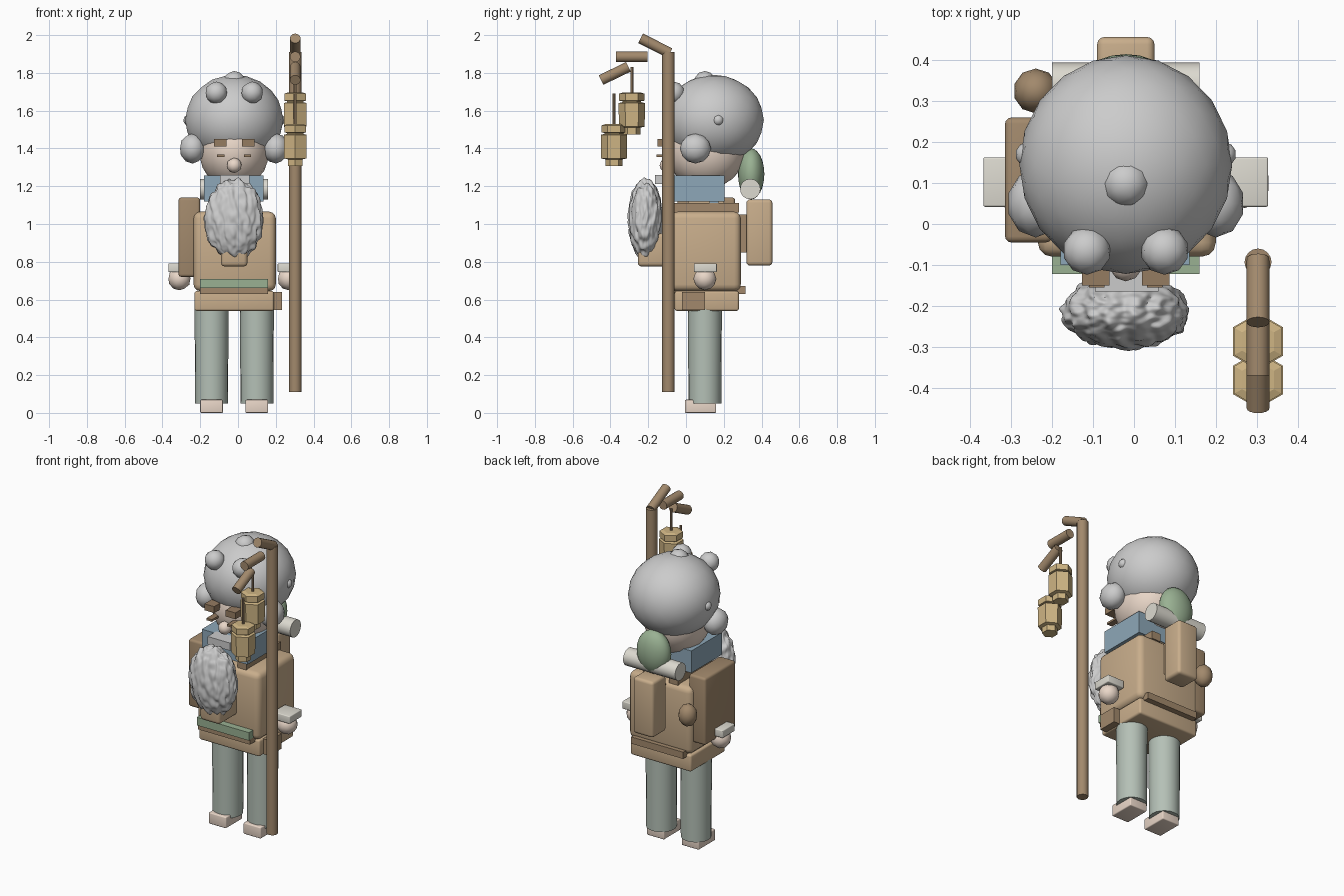
import bpy, bmesh, math
from mathutils import Vector, Matrix, noise

if "Cube" in bpy.data.objects:
    bpy.data.objects.remove(bpy.data.objects["Cube"])

MATS = {}
COL = {"tan": (.58, .42, .26), "brown": (.36, .25, .15), "dark": (.30, .20, .12),
       "skin": (.82, .68, .58), "hair": (.80, .80, .78), "cloth": (.72, .70, .63),
       "blue": (.27, .39, .48), "green": (.32, .44, .29), "trouser": (.46, .53, .47),
       "gold": (.62, .46, .23)}


def finish(name, bm, col, smooth=True):
    me = bpy.data.meshes.new(name)
    bmesh.ops.recalc_face_normals(bm, faces=bm.faces)
    bm.to_mesh(me)
    bm.free()
    if col not in MATS:
        MATS[col] = bpy.data.materials.new(col)
        MATS[col].diffuse_color = (*COL[col], 1)
    me.materials.append(MATS[col])
    ob = bpy.data.objects.new(name, me)
    bpy.context.collection.objects.link(ob)
    if smooth:
        bpy.ops.object.select_all(action='DESELECT')
        ob.select_set(True)
        bpy.context.view_layer.objects.active = ob
        bpy.ops.object.shade_smooth_by_angle(angle=math.radians(40))
    return ob


def box(name, x, y, z, col, bevel=0.0):
    """Box from (min, max) ranges, with optional rounded edges."""
    bm = bmesh.new()
    c = Vector([(r[0] + r[1]) / 2 for r in (x, y, z)])
    s = [r[1] - r[0] for r in (x, y, z)]
    bmesh.ops.create_cube(bm, size=1, matrix=Matrix.Translation(c) @ Matrix.Diagonal((*s, 1)))
    if bevel:
        bmesh.ops.bevel(bm, geom=bm.edges[:], offset=bevel, segments=3, profile=.5, affect='EDGES')
    return finish(name, bm, col, bevel > 0)


def ball(name, c, r, col, sub=3):
    bm = bmesh.new()
    r = r if isinstance(r, tuple) else (r, r, r)
    bmesh.ops.create_icosphere(bm, subdivisions=sub, radius=1,
                               matrix=Matrix.Translation(c) @ Matrix.Diagonal((*r, 1)))
    return finish(name, bm, col)


def rod(name, a, b, r, col, sides=16, r2=None):
    a, b = Vector(a), Vector(b)
    d = b - a
    bm = bmesh.new()
    m = Matrix.Translation((a + b) / 2) @ d.to_track_quat('Z', 'Y').to_matrix().to_4x4()
    bmesh.ops.create_cone(bm, cap_ends=True, segments=sides, radius1=r,
                          radius2=r2 or r, depth=d.length, matrix=m)
    return finish(name, bm, col)


def hex_lantern(name, y, z):
    """Hexagonal lathe profile: base, body, neck and cap."""
    prof = [(.045, 0), (.045, .035), (.068, .04), (.070, .165), (.05, .17),
            (.05, .175), (.067, .178), (.067, .215), (.045, .222)]
    bm = bmesh.new()
    rings = [[bm.verts.new((.303 + r * math.cos(math.pi * (k / 3 + .5)),
                            y + r * math.sin(math.pi * (k / 3 + .5)), z + h))
              for k in range(6)] for r, h in prof]
    for lo, hi in zip(rings, rings[1:]):
        for k in range(6):
            bm.faces.new((lo[k], lo[(k + 1) % 6], hi[(k + 1) % 6], hi[k]))
    bm.faces.new(rings[0])
    bm.faces.new(rings[-1])
    finish(name, bm, "gold", False)


CX = -.02  # body centre line

# Paired parts
for side, s in (("left", -1), ("right", 1)):
    def rng(a, b):
        return tuple(sorted((CX + s * a, CX + s * b)))
    rod(side + "_leg", (CX + s * .12, .1, .05), (CX + s * .12, .1, .56), .087, "trouser", 20, .09)
    box(side + "_foot", rng(.06, .18), (-.005, .16), (0, .07), "skin", .006)
    ball(side + "_hand", (CX + s * .29, .1, .71), .061, "skin", 2)
    box(side + "_cuff", rng(.23, .348), (.042, .163), (.745, .792), "cloth", .005)
    box(side + "_eyebrow", rng(.04, .107), (-.15, -.08), (1.41, 1.45), "dark")
    box(side + "_eye", rng(.052, .09), (-.155, -.06), (1.354, 1.367), "dark")
    ball(side + "_front_curl", (CX + s * .095, -.065, 1.695), .059, "hair", 2)
    ball(side + "_side_curl", (CX + s * .22, .05, 1.40), (.07, .083, .08), "hair", 2)
    ball(side + "_small_curl", (CX + s * .24, .17, 1.55), .03, "hair", 2)
    box(side + "_shoulder_strap", rng(.06, .12), (-.06, .28), (1.06, 1.11), "brown")

# Body
box("coat_hem", (-.23, .19), (-.06, .28), (.54, .645), "tan", .012)
box("torso", (-.235, .20), (-.08, .29), (.645, 1.065), "tan", .035)
box("belt_pouch", (.17, .232), (-.02, .10), (.545, .64), "brown")
box("front_belt", (-.2, .16), (-.11, -.05), (.63, .662), "brown")
box("front_sash", (-.2, .16), (-.122, -.05), (.66, .71), "green")
box("back_belt", (-.2, .16), (.25, .315), (.63, .672), "brown")
box("chest_pouch", (-.09, .05), (-.255, -.07), (.775, .95), "tan", .02)
box("neck", (-.12, .08), (.01, .2), (1.04, 1.14), "tan")
box("scarf", (-.18, .135), (-.1, .205), (1.12, 1.258), "blue")
box("scarf_tail", (.04, .1), (.125, .172), (1.04, 1.13), "blue")

# Head
ball("head", (CX, .105, 1.39), (.187, .21, .205), "skin")
ball("nose", (CX, -.1, 1.31), .04, "skin", 2)
box("moustache", (-.095, .06), (-.165, -.08), (1.212, 1.26), "hair")
ball("hair_cap", (CX, .145, 1.55), (.26, .267, .24), "hair")
ball("top_curl", (CX, .1, 1.75), .06, "hair", 2)

# Beard: ellipsoid with wavy strands
bm = bmesh.new()
bmesh.ops.create_icosphere(bm, subdivisions=6, radius=1)
for v in bm.verts:
    p = v.co.copy()
    wave = math.sin(17 * p.x + 5 * p.z + 3 * noise.noise(p * 2.5))
    f = 1 + .03 * wave + .05 * noise.noise(Vector((p.x * 6, p.y * 6, p.z * 5)))
    v.co = Vector((CX + .155 * p.x * f, -.215 + .09 * p.y * f, 1.025 + .212 * p.z * f))
finish("beard", bm, "hair")

# Packs
box("back_pack", (-.09, .05), (.32, .457), (.78, 1.13), "tan", .018)
box("pack_mount", (-.06, .02), (.27, .33), (.85, 1.05), "brown")
box("side_pack", (-.315, -.2), (-.045, .26), (.72, 1.14), "brown", .015)
ball("flask", (-.24, .325, .92), (.055, .055, .07), "brown", 2)
ball("hood", (CX, .345, 1.265), (.11, .07, .135), "green")
rod("bedroll", (-.2, .34, 1.185), (.16, .34, 1.185), .054, "cloth")

# Staff with broken crook and hanging lanterns
SX = .303
rod("staff", (SX, -.093, .11), (SX, -.093, 1.91), .033, "brown")
for i, (a, b) in enumerate((((-.085, 1.905), (-.24, 1.983)), ((-.203, 1.885), (-.37, 1.885)),
                            ((-.305, 1.832), (-.45, 1.762)))):
    rod("crook_%d" % i, (SX, *a), (SX, *b), .028, "brown")
for i, (y, z, top) in enumerate(((-.287, 1.475, 1.83), (-.381, 1.307, 1.69))):
    hex_lantern("lantern_%d" % i, y, z)
    rod("lantern_rod_%d" % i, (SX, y, z + .2), (SX, y, top), .008, "brown", 8)

for m in bpy.data.materials:
    if m.users and not m.is_grease_pencil:
        m.use_nodes = True
        m.node_tree.nodes["Principled BSDF"].inputs["Base Color"].default_value = m.diffuse_color
